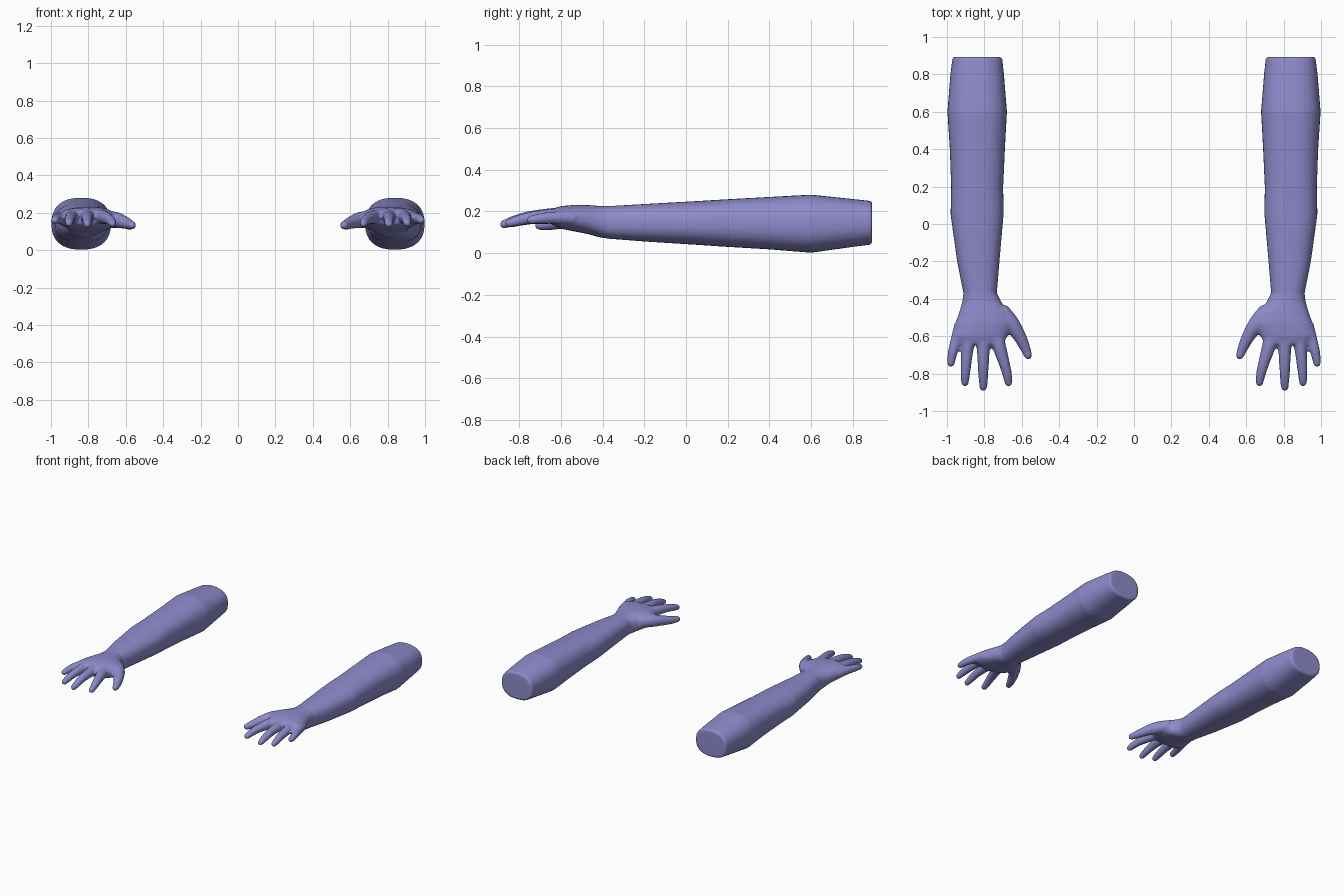
import bpy, bmesh, math
from mathutils import Vector

if "Cube" in bpy.data.objects:
    bpy.data.objects.remove(bpy.data.objects["Cube"])

SIDES = 32
bm = bmesh.new()


def loft(rings):
    """Closed skin through rings given as (centre, half-axis u, half-axis v, exponent)."""
    loops = []
    for c, u, v, e in rings:
        loop = []
        for i in range(SIDES):
            a = 2 * math.pi * i / SIDES
            ca, sa = math.cos(a), math.sin(a)
            p = math.copysign(abs(ca) ** (2 / e), ca)
            q = math.copysign(abs(sa) ** (2 / e), sa)
            loop.append(bm.verts.new(c + u * p + v * q))
        loops.append(loop)
    for a, b in zip(loops, loops[1:]):
        for i in range(SIDES):
            j = (i + 1) % SIDES
            bm.faces.new((a[i], a[j], b[j], b[i]))
    bm.faces.new(loops[0][::-1])
    bm.faces.new(loops[-1])


def spline(pts, steps=5):
    """Catmull-Rom sampling of tuples of numbers."""
    pts = [Vector(p) for p in pts]
    ext = [2 * pts[0] - pts[1]] + pts + [2 * pts[-1] - pts[-2]]
    out = []
    for p0, p1, p2, p3 in zip(ext, ext[1:], ext[2:], ext[3:]):
        for k in range(steps):
            t = k / steps
            out.append(0.5 * (2 * p1 + (p2 - p0) * t + (2 * p0 - 5 * p1 + 4 * p2 - p3) * t * t
                              + (3 * p1 - p0 - 3 * p2 + p3) * t ** 3))
    return out + [pts[-1]]


def finger(pts):
    """Tapered tube through (x, y, z, radius) with a domed tip."""
    s = spline(pts)
    pos = [Vector(p[:3]) for p in s]
    rad = [p[3] for p in s]
    end, r = (pos[-1] - pos[-2]).normalized(), rad[-1]
    tip = pos[-1].copy()
    for a in (20, 40, 58, 74, 84):
        pos.append(tip + end * r * math.sin(math.radians(a)))
        rad.append(r * math.cos(math.radians(a)))
    rings = []
    for i, (p, r) in enumerate(zip(pos, rad)):
        d = (pos[min(i + 1, len(pos) - 1)] - pos[max(i - 1, 0)]).normalized()
        u = d.cross(Vector((0, 0, 1))).normalized()
        rings.append((p, u * r, u.cross(d) * r, 2))
    loft(rings)


# Forearm, wrist and palm: y, x min, x max, z min, z max
arm = [
    (0.893, 0.705, 0.970, 0.042, 0.250),
    (0.80, 0.695, 0.982, 0.030, 0.260),
    (0.60, 0.679, 0.998, 0.002, 0.281),
    (0.40, 0.690, 0.985, 0.018, 0.270),
    (0.20, 0.699, 0.978, 0.030, 0.259),
    (0.05, 0.697, 0.981, 0.040, 0.250),
    (-0.20, 0.719, 0.946, 0.056, 0.236),
    (-0.37, 0.733, 0.912, 0.069, 0.226),
    (-0.42, 0.708, 0.919, 0.077, 0.227),
    (-0.47, 0.668, 0.934, 0.092, 0.231),
    (-0.53, 0.647, 0.955, 0.103, 0.232),
    (-0.60, 0.676, 0.970, 0.117, 0.226),
    (-0.645, 0.705, 0.935, 0.138, 0.212),
]
loft([(Vector(((a + b) / 2, y, (c + d) / 2)), Vector(((b - a) / 2, 0, 0)),
       Vector((0, 0, (d - c) / 2)), 2.4) for y, a, b, c, d in arm])

# Thumb, index, middle, ring and little finger
finger([(0.715, -0.46, 0.165, 0.045), (0.658, -0.53, 0.162, 0.044),
        (0.612, -0.60, 0.150, 0.035), (0.583, -0.66, 0.138, 0.028), (0.566, -0.703, 0.133, 0.022)])
finger([(0.745, -0.56, 0.178, 0.038), (0.722, -0.65, 0.177, 0.037),
        (0.695, -0.74, 0.168, 0.030), (0.679, -0.80, 0.156, 0.026), (0.671, -0.848, 0.142, 0.021)])
finger([(0.806, -0.56, 0.182, 0.040), (0.806, -0.65, 0.180, 0.036),
        (0.806, -0.75, 0.172, 0.030), (0.806, -0.82, 0.156, 0.026), (0.806, -0.873, 0.139, 0.021)])
finger([(0.878, -0.56, 0.178, 0.038), (0.889, -0.65, 0.178, 0.034),
        (0.897, -0.74, 0.170, 0.029), (0.902, -0.80, 0.158, 0.026), (0.904, -0.848, 0.145, 0.021)])
finger([(0.925, -0.54, 0.168, 0.036), (0.953, -0.63, 0.170, 0.030),
        (0.970, -0.69, 0.167, 0.026), (0.979, -0.744, 0.160, 0.021)])

bmesh.ops.recalc_face_normals(bm, faces=bm.faces)
mesh = bpy.data.meshes.new("forearms_with_hands")
bm.to_mesh(mesh)
bm.free()
obj = bpy.data.objects.new("forearms_with_hands", mesh)
bpy.context.collection.objects.link(obj)

# Fuse into one skin, soften the joins, mirror to the other arm
fuse = obj.modifiers.new("fuse", 'REMESH')
fuse.mode = 'VOXEL'
fuse.voxel_size = 0.008
fuse.use_smooth_shade = True
soft = obj.modifiers.new("soften", 'SMOOTH')
soft.factor = 0.5
soft.iterations = 8
obj.modifiers.new("other_arm", 'MIRROR').use_axis = (True, False, False)

# Blue-violet skin
mat = bpy.data.materials.new("violet")
mat.diffuse_color = (0.27, 0.26, 0.60, 1)
mat.use_nodes = True
mat.node_tree.nodes["Principled BSDF"].inputs["Base Color"].default_value = mat.diffuse_color
mesh.materials.append(mat)
